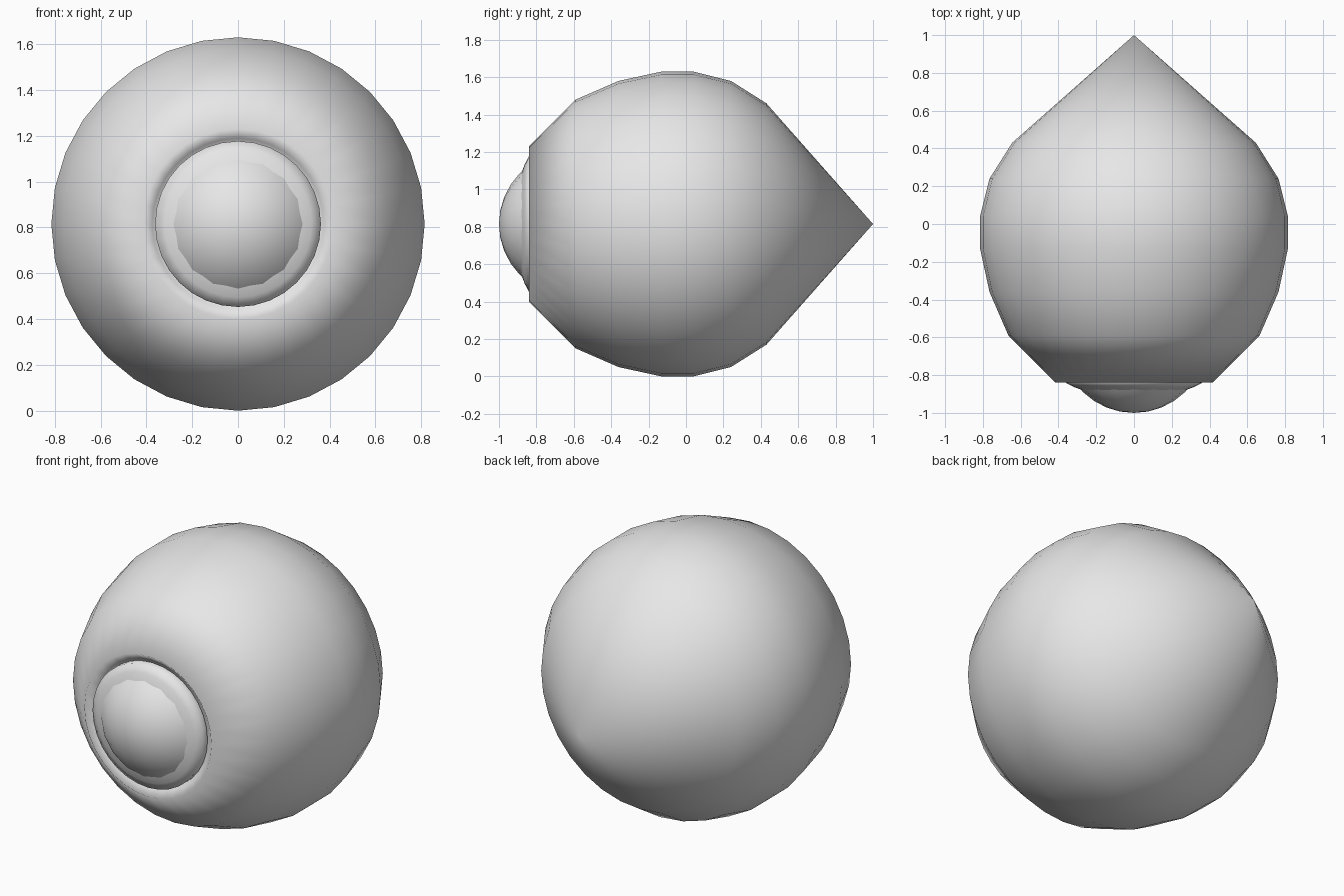
import bpy, bmesh, math

if "Cube" in bpy.data.objects:
    bpy.data.objects.remove(bpy.data.objects["Cube"])

CENTRE_Z = 0.815

grey = bpy.data.materials.new("grey")
grey.diffuse_color = (0.8, 0.8, 0.8, 1)
grey.use_nodes = True
grey.node_tree.nodes["Principled BSDF"].inputs["Base Color"].default_value = grey.diffuse_color


def lathe(name, profile, sides):
    """Revolve (y, radius) points about the front-back axis; radius 0 makes a pole."""
    bm = bmesh.new()
    rings = []
    for y, r in profile:
        if r == 0:
            rings.append([bm.verts.new((0, y, CENTRE_Z))])
            continue
        rings.append([bm.verts.new((r * math.sin(2 * math.pi * i / sides), y,
                                    CENTRE_Z + r * math.cos(2 * math.pi * i / sides)))
                      for i in range(sides)])
    for a, b in zip(rings, rings[1:]):
        for i in range(sides):
            j = (i + 1) % sides
            if len(a) == 1:
                bm.faces.new((a[0], b[i], b[j]))
            elif len(b) == 1:
                bm.faces.new((a[i], b[0], a[j]))
            else:
                bm.faces.new((a[i], b[i], b[j], a[j]))
    bmesh.ops.recalc_face_normals(bm, faces=bm.faces)
    mesh = bpy.data.meshes.new(name)
    bm.to_mesh(mesh)
    bm.free()
    mesh.materials.append(grey)
    mesh.shade_smooth()
    obj = bpy.data.objects.new(name, mesh)
    bpy.context.collection.objects.link(obj)
    return obj


# Eyeball shell: front lip turned inward, round middle, pointed back
lathe("eyeball", [(-0.78, 0), (-0.78, 0.34), (-0.80, 0.375), (-0.84, 0.415), (-0.59, 0.665),
                  (-0.36, 0.765), (-0.13, 0.815), (0.04, 0.815), (0.24, 0.765),
                  (0.43, 0.645), (1.0, 0)], 32)

# Iris: shallow dome seated in the lip
lathe("iris", [(-0.80, 0.362), (-0.84, 0.362), (-0.862, 0.32), (-0.885, 0.26),
               (-0.90, 0.16), (-0.905, 0)], 32)

# Pupil: spherical cap bulging out of the iris
R = 0.386
cap = [(-1.0 + R - R * math.cos(t), R * math.sin(t))
       for t in (math.radians(a) for a in (50, 44, 33, 22, 11))]
lathe("pupil", cap + [(-1.0, 0)], 16)
